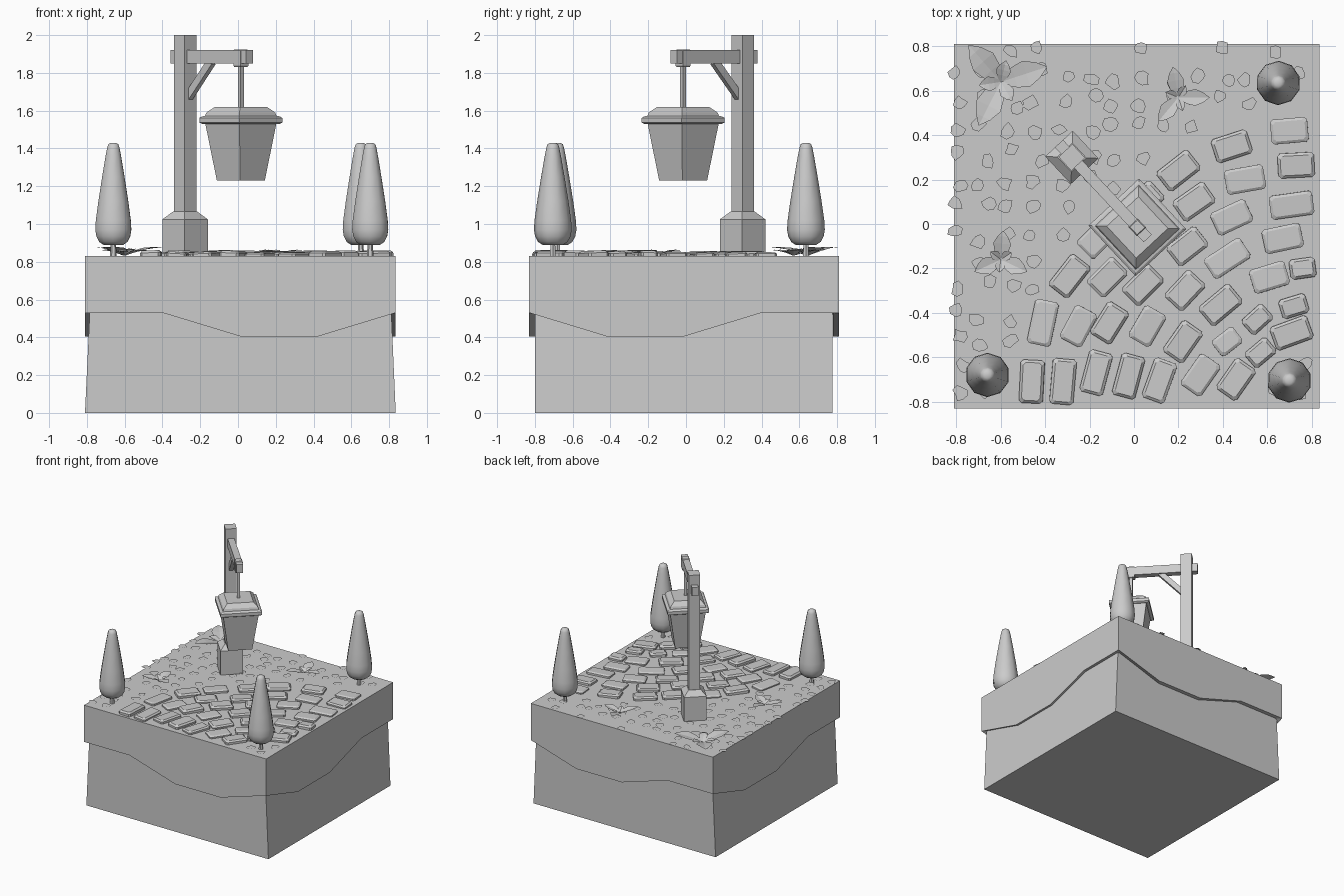
import bpy, math, random
from mathutils import Vector, Matrix

if "Cube" in bpy.data.objects:
    bpy.data.objects.remove(bpy.data.objects["Cube"])

random.seed(4)
TOP = 0.83
LOW, HIGH = 0.405, 0.53


def mesh(name, verts, faces, smooth=False):
    me = bpy.data.meshes.new(name)
    me.from_pydata([tuple(v) for v in verts], [], faces)
    me.update()
    ob = bpy.data.objects.new(name, me)
    bpy.context.collection.objects.link(ob)
    if smooth:
        bpy.ops.object.select_all(action='DESELECT')
        ob.select_set(True)
        bpy.context.view_layer.objects.active = ob
        bpy.ops.object.shade_smooth_by_angle(angle=math.radians(50))
    return ob


def loft(name, rings, smooth=False):
    """Closed solid through equal-sized rings, bottom to top."""
    n = len(rings[0])
    verts = [v for r in rings for v in r]
    faces = [tuple(range(n))[::-1],
             tuple(range(n * (len(rings) - 1), n * len(rings)))]
    for k in range(len(rings) - 1):
        for i in range(n):
            j = (i + 1) % n
            faces.append((k*n + i, k*n + j, k*n + n + j, k*n + n + i))
    return mesh(name, verts, faces, smooth)


def turned(name, x, y, profile, sides, rot=0.0, smooth=False):
    """Profile of (z, radius) turned around a vertical axis."""
    def ring(z, r):
        return [(x + r * math.cos(rot + 2*math.pi*i/sides),
                 y + r * math.sin(rot + 2*math.pi*i/sides), z) for i in range(sides)]
    return loft(name, [ring(z, r) for z, r in profile], smooth)


def rect(x0, x1, y0, y1, z):
    return [(x0, y0, z), (x1, y0, z), (x1, y1, z), (x0, y1, z)]


def beam(name, a, b, width, height):
    """Square-cut timber between two points, upright in section."""
    a, b = Vector(a), Vector(b)
    d = (b - a).normalized()
    side = d.cross(Vector((0, 0, 1))).normalized() * width / 2
    up = side.normalized().cross(d) * height / 2
    return loft(name, [[p - side - up, p + side - up, p + side + up, p - side + up]
                       for p in (a, b)])


# soil block
loft("soil_block", [rect(-0.81, 0.835, -0.80, 0.775, 0),
                    rect(-0.772, 0.80, -0.80, 0.775, 0.80)])

# turf slab with a wavy lower edge on each side
corners = [(-0.81, -0.83), (0.835, -0.83), (0.835, 0.81), (-0.81, 0.81)]
waves = [(HIGH, HIGH, LOW, LOW)] + [(HIGH, LOW, LOW, HIGH)] * 3
top, outer, inner = [], [], []
for s in range(4):
    (ax, ay), (bx, by) = corners[s], corners[(s + 1) % 4]
    for k in range(4):
        x, y = ax + (bx - ax) * k / 4, ay + (by - ay) * k / 4
        z = waves[s][k]
        xi = 0.0125 + (x - 0.0125) * 0.955
        yi = -0.01 + (y + 0.01) * 0.96
        top.append((x, y, TOP))
        outer.append((x, y, z))
        inner.append((xi, yi, z))
n = 16
faces = [tuple(range(n))]
for i in range(n):
    j = (i + 1) % n
    faces += [(n + i, n + j, j, i), (2*n + i, 2*n + j, n + j, n + i)]
mesh("turf_slab", top + outer + inner, faces)

# lamp post, arm and brace on the diagonal
PX, PY, LX, LY = -0.28, 0.30, 0.015, -0.015
tilt = math.radians(-2)
turned("post_foot", PX, PY, [(TOP - 0.01, 0.12), (1.025, 0.12), (1.065, 0.065)], 4, tilt)
turned("post", PX, PY, [(1.05, 0.06), (2.0, 0.06)], 4, tilt)
d = (Vector((LX, LY, 0)) - Vector((PX, PY, 0))).normalized()
P = Vector((PX, PY, 0))
Z = Vector((0, 0, 1))
beam("arm", P - d * 0.085 + Z * 1.885, P + d * 0.50 + Z * 1.885, 0.05, 0.07)
beam("brace", P + d * 0.015 + Z * 1.66, P + d * 0.205 + Z * 1.86, 0.03, 0.042)
turned("arm_clasp", LX, LY, [(1.83, 0.033), (1.838, 0.04), (1.918, 0.04), (1.925, 0.033)], 4, tilt)
turned("hanging_rod", LX, LY, [(1.60, 0.016), (1.85, 0.016)], 4, tilt)

# lantern
turned("lantern_body", LX, LY, [(1.23, 0.127), (1.54, 0.190)], 4, tilt)
turned("lantern_roof", LX, LY, [(1.53, 0.205), (1.537, 0.22), (1.562, 0.22), (1.57, 0.205),
                                (1.572, 0.19), (1.59, 0.182), (1.62, 0.138)], 4, tilt)

# clipped trees
leafy = [(0.89, 0.055), (0.905, 0.078), (0.935, 0.094), (0.97, 0.10), (1.02, 0.097),
         (1.12, 0.083), (1.25, 0.062), (1.36, 0.043), (1.405, 0.034), (1.422, 0.028), (1.43, 0.014)]
for i, (x, y) in enumerate([(0.65, 0.635), (-0.66, -0.68), (0.70, -0.705)]):
    turned(f"tree_trunk_{i}", x, y, [(TOP - 0.01, 0.018), (0.90, 0.014)], 6)
    turned(f"tree_crown_{i}", x, y, leafy, 10, 0.3, True)


# paving stones: x, y, angle of the long side
def stone(name, x, y, deg, length, width):
    h = random.uniform(0.018, 0.03)
    m = (Matrix.Translation((x, y, TOP)) @ Matrix.Rotation(math.radians(deg), 4, 'Z')
         @ Matrix.Rotation(random.uniform(-0.05, 0.05), 4, 'X')
         @ Matrix.Rotation(random.uniform(-0.03, 0.03), 4, 'Y'))

    def ring(z, inset):
        a, b, c = length/2 - inset, width/2 - inset, 0.012
        pts = [(-a + c, -b), (a - c, -b), (a, -b + c), (a, b - c),
               (a - c, b), (-a + c, b), (-a, b - c), (-a, -b + c)]
        return [m @ Vector((px, py, z)) for px, py in pts]
    loft(name, [ring(-0.02, 0), ring(h * 0.6, 0), ring(h, 0.012)])


stones = [(0.70, 0.42, 5), (0.73, 0.265, 3), (0.67, -0.065, 12), (0.61, -0.24, 17),
          (0.71, -0.49, 20), (0.44, 0.35, 18), (0.50, 0.20, 10), (0.44, 0.03, 25),
          (0.39, -0.365, 40), (0.20, 0.24, 38), (0.27, 0.10, 35), (0.24, -0.10, 38),
          (0.23, -0.30, 47), (0.22, -0.53, 55), (0.30, -0.68, 55), (0.46, -0.70, 55),
          (-0.16, -0.06, 45), (0.04, 0.10, 42), (0.09, -0.08, 43), (-0.29, -0.235, 52),
          (-0.12, -0.24, 45), (0.04, -0.275, 45), (-0.25, -0.46, 62), (-0.11, -0.445, 58),
          (0.06, -0.46, 60)]
long_stones = [(0.71, 0.085, 8), (0.42, -0.155, 33), (-0.41, -0.445, 78), (-0.46, -0.71, 87),
               (-0.32, -0.71, 85), (-0.17, -0.67, 75), (-0.025, -0.685, 75), (0.115, -0.705, 70)]
short_stones = [(0.76, -0.20, 8), (0.72, -0.37, 17), (0.555, -0.43, 42),
                (0.42, -0.53, 38), (0.57, -0.58, 40)]
for label, group, length, width in (("stone", stones, 0.172, 0.112),
                                    ("long_stone", long_stones, 0.20, 0.108),
                                    ("short_stone", short_stones, 0.12, 0.09)):
    for i, (x, y, a) in enumerate(group):
        stone(f"{label}_{i}", x, y, a, length * random.uniform(0.95, 1.05), width)


# leafy plants: three spreading leaves and three short inner ones
def leaf(name, x, y, deg, length, width, rise):
    m = Matrix.Translation((x, y, TOP)) @ Matrix.Rotation(math.radians(deg), 4, 'Z')
    verts, faces = [], []
    for t, w in ((0, 0.2), (0.3, 0.8), (0.55, 1), (0.8, 0.6), (1, 0.02)):
        z = 0.004 + rise * math.sin(t * 2.0)
        for s in (-1, 0, 1):
            verts.append(m @ Vector((t * length, s * w * width / 2, z - (0 if s else 0.008 * w))))
    for k in range(4):
        for s in range(2):
            a = k * 3 + s
            faces.append((a, a + 3, a + 4, a + 1))
    mesh(name, verts, faces)


plants = [(-0.60, 0.64, 0.22, 0.12, 0.045, (131, 18, 243)),
          (0.20, 0.57, 0.14, 0.075, 0.03, (100, 0, 230)),
          (-0.60, -0.16, 0.13, 0.08, 0.03, (85, 205, 335))]
for i, (x, y, length, width, rise, angles) in enumerate(plants):
    for k, a in enumerate(angles):
        leaf(f"plant_{i}_leaf_{k}", x, y, a, length, width, rise)
        leaf(f"plant_{i}_inner_leaf_{k}", x, y, a + 58, length * 0.45, width * 0.55, rise * 0.8)

# small flat ground-cover patches over the unpaved turf
verts, faces = [], []
paved = stones + long_stones + short_stones
for gx in range(14):
    for gy in range(14):
        x = -0.80 + gx * 0.12 + random.uniform(-0.03, 0.03)
        y = -0.77 + gy * 0.12 + random.uniform(-0.03, 0.03)
        if not (-0.81 < x < 0.79 and -0.78 < y < 0.80):
            continue
        if min(math.hypot(x - p[0], y - p[1]) for p in paved) < 0.14:
            continue
        start, turn = len(verts), random.random() * 6.28
        for k in range(8):
            r = random.uniform(0.022, 0.04)
            a = turn + k * math.pi / 4
            verts.append((max(-0.84, x + r * math.cos(a)), min(0.83, y + r * math.sin(a)), TOP + 0.007))
        faces.append(tuple(range(start, start + 8)))
mesh("ground_cover", verts, faces)
